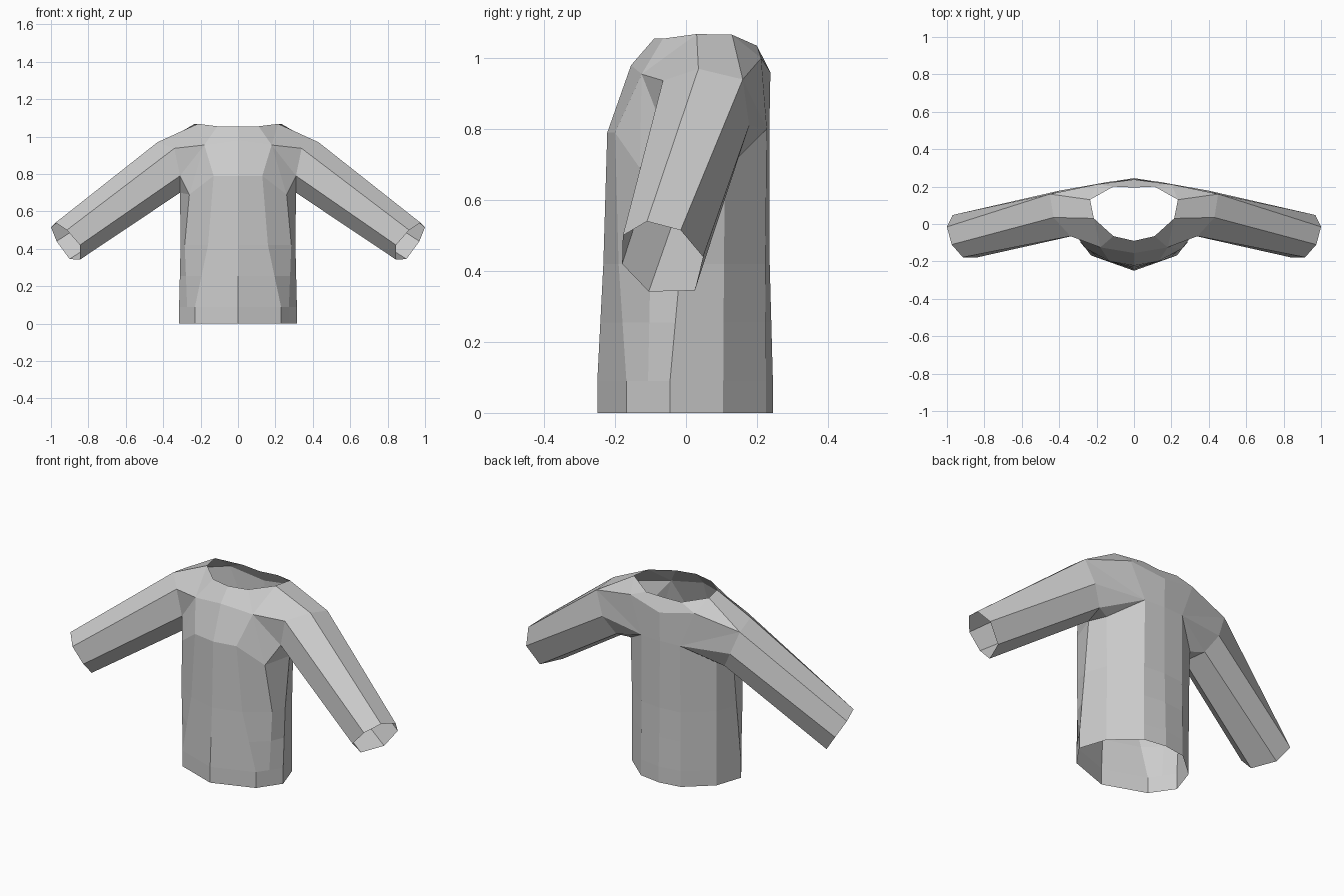
import bpy, bmesh
from mathutils import Vector as V

if "Cube" in bpy.data.objects:
    bpy.data.objects.remove(bpy.data.objects["Cube"])


def make_mirrored(name, faces):
    """Right-hand half from polygons of points, welded and mirrored in x."""
    bm = bmesh.new()
    for pts in faces:
        bm.faces.new([bm.verts.new(p) for p in pts])
    bmesh.ops.remove_doubles(bm, verts=bm.verts, dist=0.001)
    bmesh.ops.recalc_face_normals(bm, faces=bm.faces)
    mesh = bpy.data.meshes.new(name)
    bm.to_mesh(mesh)
    bm.free()
    ob = bpy.data.objects.new(name, mesh)
    bpy.context.collection.objects.link(ob)
    mod = ob.modifiers.new("mirror", 'MIRROR')
    mod.use_clip = True
    mod.merge_threshold = 0.001
    return ob


def loft(rings, closed=False):
    """Quads between consecutive rings."""
    out = []
    for a, b in zip(rings, rings[1:]):
        n = len(a)
        for i in range(n if closed else n - 1):
            j = (i + 1) % n
            out.append((a[i], a[j], b[j], b[i]))
    return out


# Sleeve rings, from the top going round the back
cuff = [V(p) for p in ((.975, -.11, .54), (1, -.015, .515), (.97, .048, .44),
                       (.90, .025, .345), (.845, -.105, .342),
                       (.845, -.18, .42), (.915, -.178, .50))]
armhole = [V(p) for p in ((.43, .035, .97), (.45, .16, .94), (.40, .178, .81),
                          (.34, .14, .712), (.31, .02, .70),
                          (.31, -.06, .79), (.34, -.065, .937))]
A, B, C, D, E, F, G = armhole
make_mirrored("sleeves", loft([armhole, cuff], True))

# Torso rings, from centre front to centre back
hem = [V((x, y, 0)) for x, y in ((0, -.25), (.23, -.168), (.272, -.107),
                                 (.315, -.045), (.265, .105), (.125, .226), (0, .245))]
waist = [V((x, y, .42)) for x, y in ((0, -.233), (.16, -.19), (.285, -.10),
                                     (.307, -.015), (.265, .107), (.122, .224), (0, .236))]
chest = [V(p) for p in ((0, -.222, .79), (.13, -.2, .79), (.26, -.13, .69), E,
                        (.27, .11, .70), (.12, .228, .80), (0, .235, .80))]
band = [p + V((0, 0, .09)) for p in hem]
belly = [p.lerp(q, .5) for p, q in zip(band, waist)]
make_mirrored("torso", loft([hem, band, belly, waist, chest]))

# Shoulder yoke between chest, armholes and open neckline
n0, n1, n2, n3, n4, n5 = [V(p) for p in (
    (0, -.09, 1.055), (.11, -.065, 1.055), (.215, .03, 1.068),
    (.235, .13, 1.066), (.11, .2, 1.035), (0, .195, 1.03))]
m0, m1, m4, m5 = [V(p) for p in (
    (0, -.155, .98), (.18, -.125, .955), (.20, .212, 1.0), (0, .238, .96))]
q0, q1, r2, r3, r4, r5, r6 = chest
make_mirrored("shoulder_yoke", [
    (n0, n1, m1, m0), (n1, n2, m1), (n2, A, G, m1),
    (n2, n3, B, A), (n3, m4, B), (n3, n4, m4), (n4, n5, m5, m4),
    (m0, m1, q1, q0), (m1, G, F), (m1, F, r2), (m1, r2, q1),
    (F, E, r2), (E, D, r4), (D, r5, r4), (D, C, r5),
    (C, B, r5), (B, m4, r5), (m4, m5, r6, r5)])
